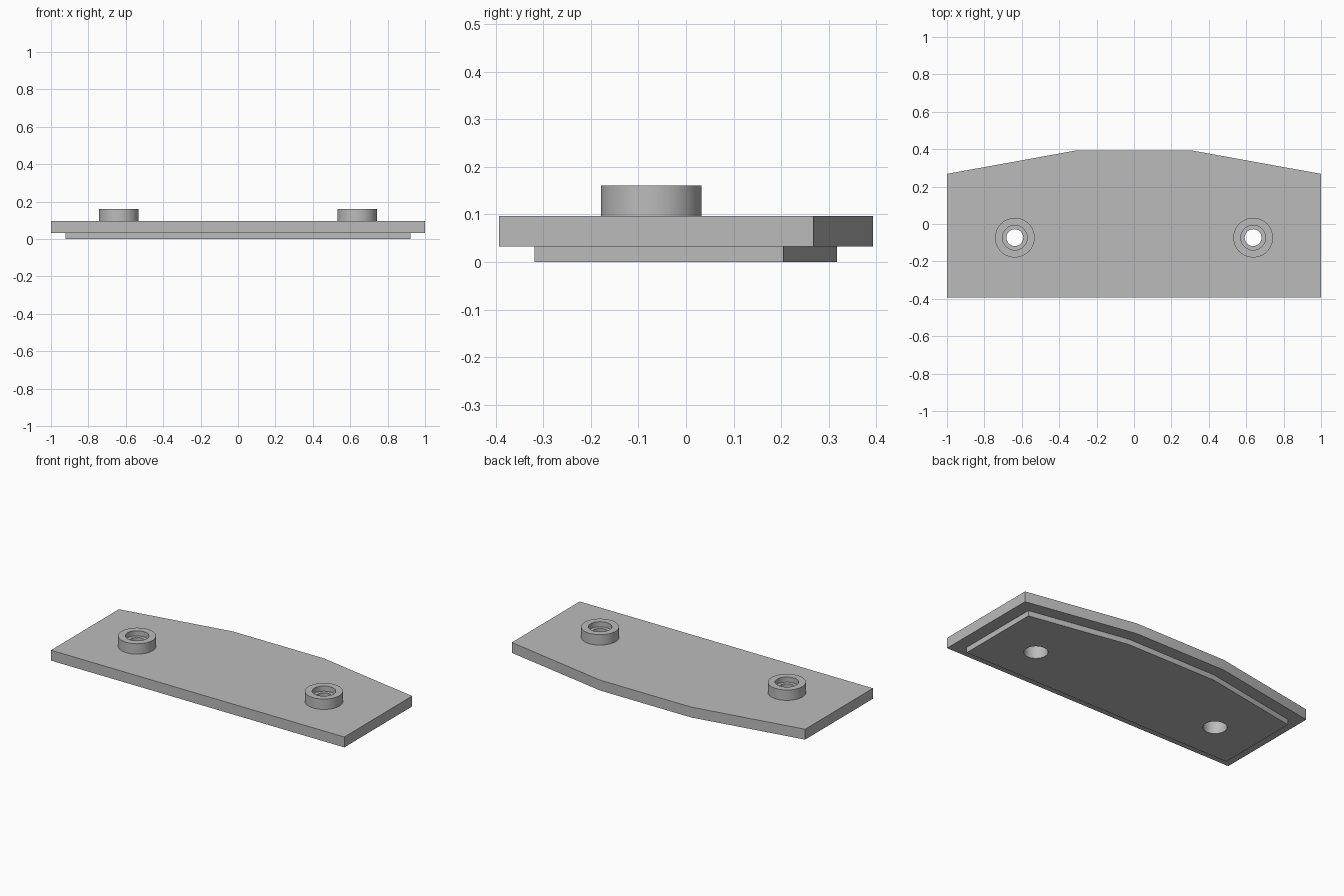
import bpy
import bmesh
from math import cos, sin, tau, radians

cube = bpy.data.objects.get("Cube")
if cube:
    bpy.data.objects.remove(cube, do_unlink=True)

BOSS_X, BOSS_Y = 0.637, -0.073
STEP_Z, PLATE_Z, LIP_Z, TOP_Z = 0.033, 0.097, 0.129, 0.161
BORE_R, HOLE_R, BOSS_R = 0.066, 0.045, 0.106
SEGMENTS = 64

grey = bpy.data.materials.new("plain_grey")
grey.use_nodes = True
colour = (0.5, 0.5, 0.5, 1)
grey.diffuse_color = colour
grey.node_tree.nodes["Principled BSDF"].inputs["Base Color"].default_value = colour


def make_object(name, bm):
    bmesh.ops.recalc_face_normals(bm, faces=bm.faces)
    mesh = bpy.data.meshes.new(name)
    bm.to_mesh(mesh)
    bm.free()
    mesh.materials.append(grey)
    obj = bpy.data.objects.new(name, mesh)
    bpy.context.collection.objects.link(obj)
    return obj


def activate(obj):
    bpy.ops.object.select_all(action="DESELECT")
    obj.select_set(True)
    bpy.context.view_layer.objects.active = obj


def smooth(obj):
    activate(obj)
    bpy.ops.object.shade_smooth_by_angle(angle=radians(30))


def slab(name, half_x, front, shoulder, back, flat_x, z0, z1):
    """Extrude a rectangle whose back edge tapers towards both ends."""
    half = [(half_x, front), (half_x, shoulder), (flat_x, back)]
    outline = half + [(-x, y) for x, y in reversed(half)]
    bm = bmesh.new()
    face = bm.faces.new([bm.verts.new((x, y, z0)) for x, y in outline])
    new = bmesh.ops.extrude_face_region(bm, geom=[face], use_keep_orig=True)["geom"]
    top = [v for v in new if isinstance(v, bmesh.types.BMVert)]
    bmesh.ops.translate(bm, verts=top, vec=(0, 0, z1 - z0))
    return make_object(name, bm)


def ring(name, profile, x, y):
    """Revolve a closed (radius, height) profile around a vertical axis."""
    bm = bmesh.new()
    loops = []
    for i in range(SEGMENTS):
        a = tau * i / SEGMENTS
        loops.append([bm.verts.new((x + r * cos(a), y + r * sin(a), z)) for r, z in profile])
    n = len(profile)
    for i in range(SEGMENTS):
        p, q = loops[i], loops[(i + 1) % SEGMENTS]
        for j in range(n):
            k = (j + 1) % n
            bm.faces.new((p[j], q[j], q[k], p[k]))
    return make_object(name, bm)


def drill(obj, x, y):
    """Cut a round through hole."""
    bm = bmesh.new()
    bmesh.ops.create_cone(bm, cap_ends=True, segments=SEGMENTS,
                          radius1=BORE_R, radius2=BORE_R, depth=1)
    bmesh.ops.translate(bm, verts=bm.verts, vec=(x, y, 0))
    cutter = make_object("bore_cutter", bm)
    cutter.hide_render = True
    mod = obj.modifiers.new("bore", "BOOLEAN")
    mod.operation, mod.solver, mod.object = "DIFFERENCE", "EXACT", cutter
    activate(obj)
    bpy.ops.object.modifier_apply(modifier=mod.name)
    bpy.data.objects.remove(cutter, do_unlink=True)


# Main plate and the smaller step beneath it
plate = slab("main_plate", 1, -0.393, 0.268, 0.393, 0.31, STEP_Z, PLATE_Z)
step = slab("lower_step", 0.923, -0.319, 0.205, 0.318, 0.303, 0, STEP_Z)
for part in (plate, step):
    for side in (-1, 1):
        drill(part, side * BOSS_X, BOSS_Y)
    smooth(part)

# Raised bosses, each with a counterbore above a narrow inner lip
boss_profile = [(BORE_R, PLATE_Z), (BOSS_R, PLATE_Z), (BOSS_R, TOP_Z), (BORE_R, TOP_Z),
                (BORE_R, LIP_Z), (HOLE_R, LIP_Z), (HOLE_R, PLATE_Z)]
for side, label in ((-1, "right"), (1, "left")):
    smooth(ring(label + "_boss", boss_profile, side * BOSS_X, BOSS_Y))
